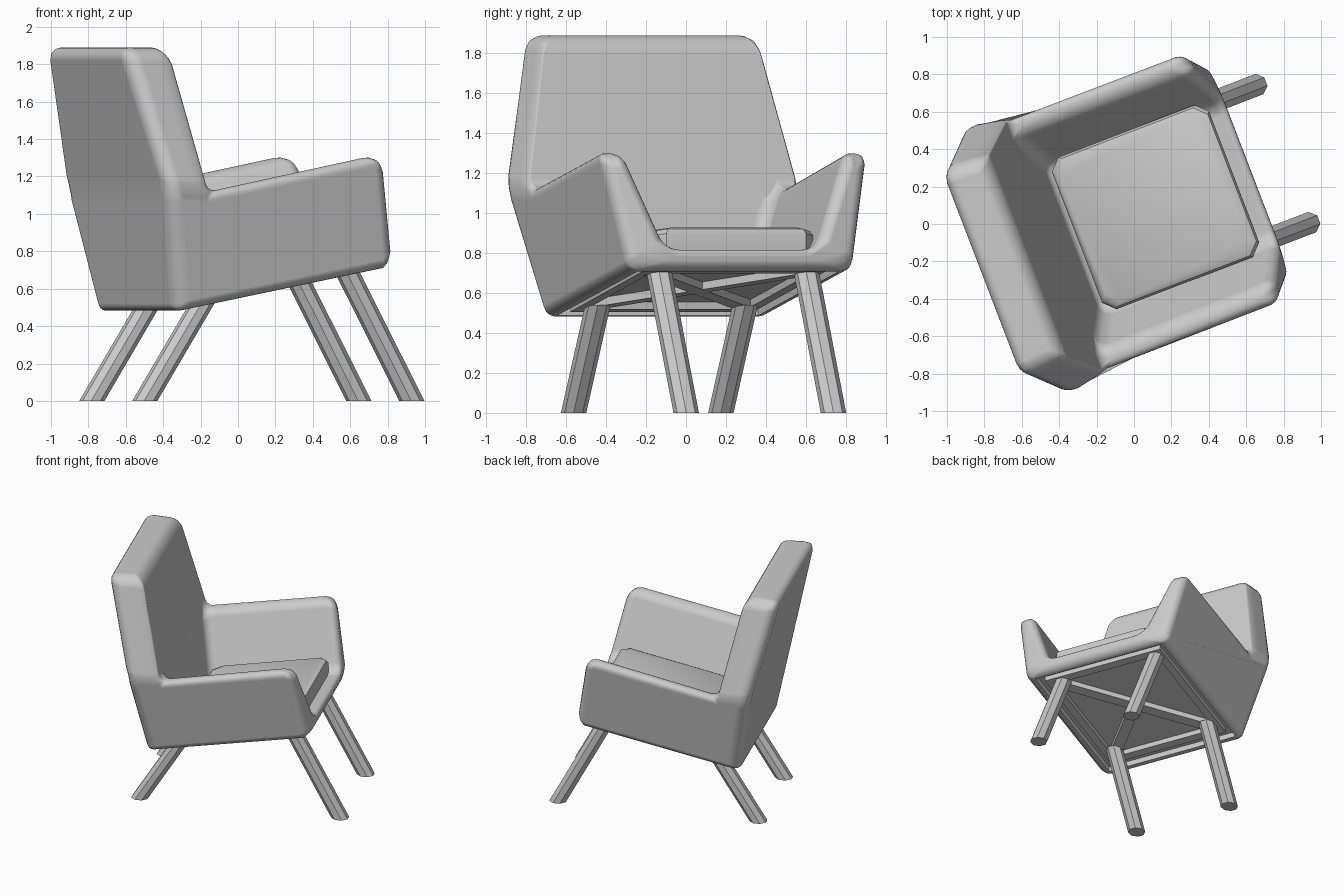
import bpy, bmesh, math
from mathutils import Matrix

if "Cube" in bpy.data.objects:
    bpy.data.objects.remove(bpy.data.objects["Cube"])

# Local frame: +x is the chair's facing direction, y is its symmetry axis
PLACE = Matrix.Rotation(math.radians(21), 4, 'Z') @ Matrix.Translation((0, 0.043, 0))
SLOPE = 0.2                                   # the seat rises toward the front


def finish(name, bm, angle=None):
    bmesh.ops.recalc_face_normals(bm, faces=bm.faces)
    me = bpy.data.meshes.new(name)
    bm.to_mesh(me)
    bm.free()
    ob = bpy.data.objects.new(name, me)
    bpy.context.collection.objects.link(ob)
    ob.matrix_world = PLACE
    if angle:
        bpy.ops.object.select_all(action='DESELECT')
        ob.select_set(True)
        bpy.context.view_layer.objects.active = ob
        bpy.ops.object.shade_smooth_by_angle(angle=math.radians(angle))
    return ob


def under(x, drop=0.0):                       # height of the tilted underside
    return 0.73 + SLOPE * (x - 0.67) - drop


# Upholstered shell: corner points of one side, mirrored for the other
P = {
    'A': (-0.57, 0.60, 0.475),                # rear bottom
    'B': (0.68, 0.60, 0.72),                  # front bottom
    'C': (0.58, 0.72, 1.32),                  # arm front, outer
    'c': (0.58, 0.60, 1.32),                  # arm front, inner
    'D': (-0.43, 0.735, 1.115),               # arm rear, outer
    'd': (-0.43, 0.61, 1.115),                # arm rear, inner
    'E': (-0.685, 0.78, 1.14),                # widest point of the back
    'T': (-0.87, 0.595, 1.89),                # top rear
    'U': (-0.605, 0.575, 1.89),               # top front
    'p': (0.69, 0.40, 0.825),                 # seat front
    'r': (-0.33, 0.43, 0.62),                 # seat rear
}
bm = bmesh.new()
left = {k: bm.verts.new(v) for k, v in P.items()}
right = {k: bm.verts.new((x, -y, z)) for k, (x, y, z) in P.items()}
for side in (left, right):
    for f in ('ABCDE', 'EDUT', 'DCcd', 'DdU', 'dcpr', 'BpcC'):
        bm.faces.new([side[k] for k in f])
for a, b in ('AE', 'ET', 'TU', 'Ud', 'dr', 'rp', 'pB', 'BA'):
    face = bm.faces.new((left[a], left[b], right[b], right[a]))
bottom = face
bmesh.ops.recalc_face_normals(bm, faces=bm.faces)
# rounding per edge, as a share of the bevel width
weight = bm.edges.layers.float.new('bevel_weight_edge')
for e in bm.edges:
    e[weight] = 0.5
for side in (left, right):
    for pair, w in (('AE', 0.75), ('ET', 0.75), ('TU', 0.65), ('UD', 0.65), ('Cc', 0.85),
                    ('dU', 0), ('AB', 0.42), ('rp', 0.6), ('dr', 0.6)):
        bm.edges.get([side[k] for k in pair])[weight] = w
for k, w in (('B', 0.37), ('p', 0.37), ('A', 0.37), ('T', 0.6), ('U', 0.6)):
    bm.edges.get((left[k], right[k]))[weight] = w
# recessed underside
old = set(bm.edges)
bmesh.ops.inset_region(bm, faces=[bottom], thickness=0.085, depth=0)
inner = bmesh.ops.extrude_face_region(bm, geom=[bottom])
bmesh.ops.translate(bm, vec=(-0.006, 0, 0.045),
                    verts=[g for g in inner['geom'] if isinstance(g, bmesh.types.BMVert)])
if bottom.is_valid:
    bmesh.ops.delete(bm, geom=[bottom], context='FACES_ONLY')
for e in set(bm.edges) - old:
    e[weight] = 0.0
shell = finish('upholstered_shell', bm, 40)
mod = shell.modifiers.new('round', 'BEVEL')
mod.limit_method = 'WEIGHT'
mod.width = 0.12
mod.segments = 5
mod.use_clamp_overlap = False
mod.harden_normals = True

# Seat cushion: chamfered square, stacked loops for the rounded top edge
bm = bmesh.new()
loops = []
for inset, h in ((0, -0.01), (0, 0.09), (0.012, 0.115), (0.035, 0.126)):
    x0, x1, w, ch = -0.31 + inset, 0.59 - inset, 0.435 - inset, 0.06
    pts = [(x0, -w + ch), (x0 + ch, -w), (x1 - ch, -w), (x1, -w + ch),
           (x1, w - ch), (x1 - ch, w), (x0 + ch, w), (x0, w - ch)]
    loops.append([bm.verts.new((x, y, under(x, -0.095) + h)) for x, y in pts])
for lo, hi in zip(loops, loops[1:]):
    for i in range(8):
        j = (i + 1) % 8
        bm.faces.new((lo[i], lo[j], hi[j], hi[i]))
bm.faces.new(loops[0])
bm.faces.new(loops[-1])
finish('seat_cushion', bm, 35)


# Underframe: four rails and two diagonal braces
def bar(name, a, b, width, top, base):
    dx, dy = b[0] - a[0], b[1] - a[1]
    k = width / 2 / math.hypot(dx, dy)
    nx, ny = -dy * k, dx * k
    plan = [(q[0] + s * nx, q[1] + s * ny) for q, s in ((a, 1), (b, 1), (b, -1), (a, -1))]
    bm = bmesh.new()
    rings = [[bm.verts.new((x, y, under(x, d))) for x, y in plan] for d in (top, base)]
    for i in range(4):
        j = (i + 1) % 4
        bm.faces.new((rings[0][i], rings[0][j], rings[1][j], rings[1][i]))
    for ring in rings:
        bm.faces.new(ring)
    finish(name, bm)


X0, X1, W = -0.42, 0.535, 0.46
for s, label in ((1, 'left'), (-1, 'right')):
    bar(label + '_rail', (X0 - 0.03, s * W), (X1 + 0.03, s * W), 0.06, -0.05, 0.0)
    bar(label + '_brace', (-0.38, -s * 0.42), (0.5, s * 0.42), 0.08, -0.05, 0.002)
bar('rear_rail', (X0, -W), (X0, W), 0.06, -0.05, 0.0)
bar('front_rail', (X1, -W), (X1, W), 0.06, -0.05, 0.0)

# Splayed eight-sided legs, cut level with the floor
for label, foot, top, zt, mid in (('front', 0.868, 0.476, 0.73, 0.02),
                                  ('rear', -0.667, -0.328, 0.54, 0.005)):
    for s, lr in ((1, 'left'), (-1, 'right')):
        bm = bmesh.new()
        rings = []
        for x, z in ((foot, 0), (top, zt)):
            rings.append([bm.verts.new((
                x + 0.068 * math.cos(math.pi * (i + 0.5) / 4),
                mid + s * 0.395 + 0.063 * math.sin(math.pi * (i + 0.5) / 4), z))
                for i in range(8)])
        for i in range(8):
            j = (i + 1) % 8
            bm.faces.new((rings[0][i], rings[0][j], rings[1][j], rings[1][i]))
        for ring in rings:
            bm.faces.new(ring)
        finish(f'{label}_{lr}_leg', bm)
